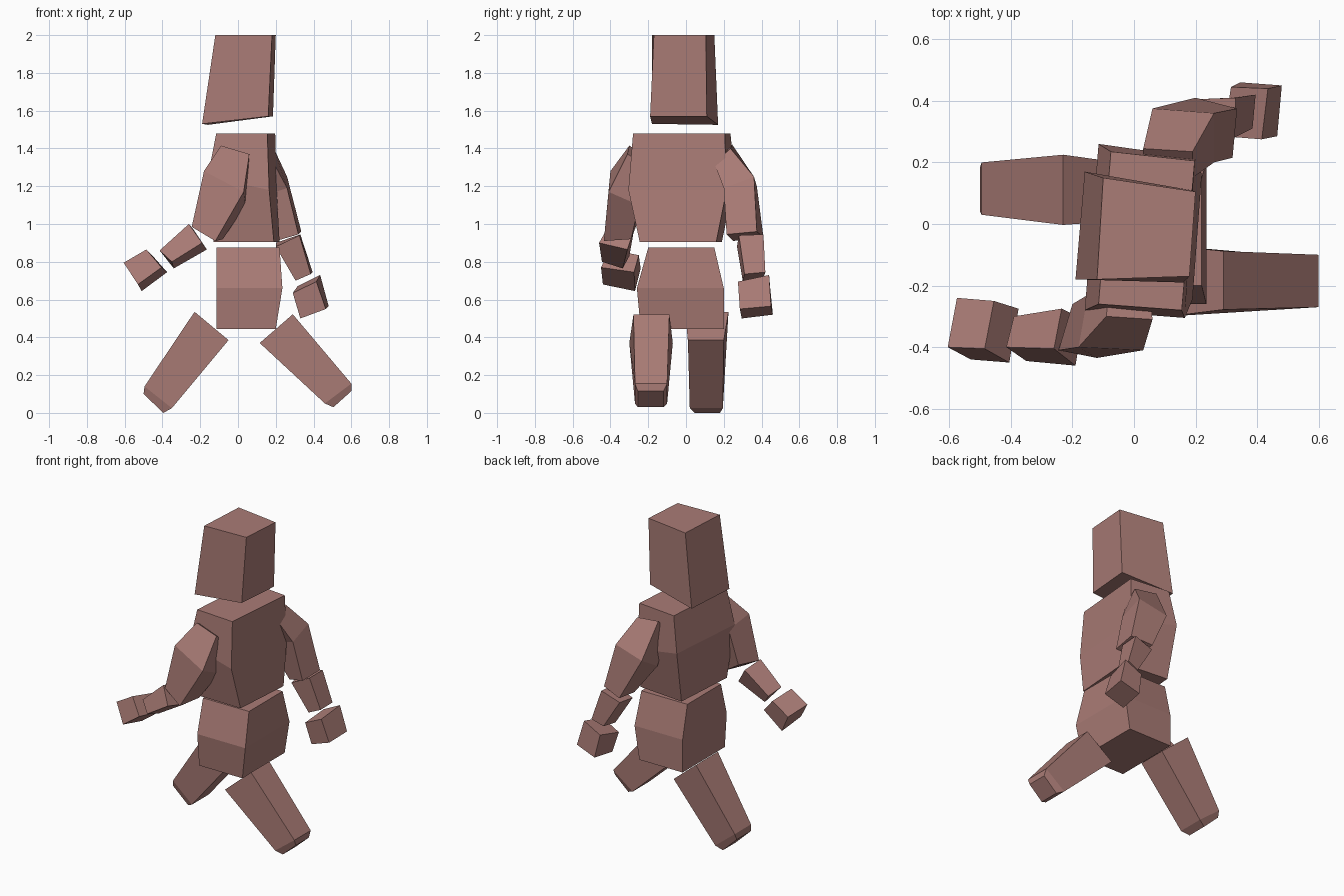
import bpy, bmesh

skin = bpy.data.materials.new("dusty_rose")
skin.diffuse_color = (0.40, 0.20, 0.18, 1)


def loft(name, *rings):
    """Closed flat-faced block through a series of four-cornered rings."""
    bm = bmesh.new()
    loops = [[bm.verts.new(p) for p in ring] for ring in rings]
    for a, b in zip(loops, loops[1:]):
        for i in range(4):
            j = (i + 1) % 4
            bm.faces.new((a[i], a[j], b[j], b[i]))
    bm.faces.new(loops[0])
    bm.faces.new(loops[-1])
    bmesh.ops.recalc_face_normals(bm, faces=bm.faces)
    mesh = bpy.data.meshes.new(name)
    bm.to_mesh(mesh)
    bm.free()
    mesh.materials.append(skin)
    obj = bpy.data.objects.new(name, mesh)
    bpy.context.collection.objects.link(obj)
    return obj


def rect(x0, x1, y0, y1, z):
    """Level rectangular ring."""
    return [(x0, y0, z), (x1, y0, z), (x1, y1, z), (x0, y1, z)]


def strip(upper, lower):
    """Ring made of two sideways edges, each given as x, z, y0, y1."""
    (xa, za, a0, a1), (xb, zb, b0, b1) = upper, lower
    return [(xa, a0, za), (xa, a1, za), (xb, b1, zb), (xb, b0, zb)]


# Head: slightly turned, tapering upward
loft("head",
     [(-.19, -.18, 1.53), (.16, -.19, 1.57), (.185, .11, 1.57), (-.16, .17, 1.525)],
     [(-.12, -.18, 2.0), (.18, -.17, 2.0), (.20, .105, 2.0), (-.10, .15, 2.0)])

# Torso: widest at the chest
loft("torso",
     [(-.13, -.24, .905), (.19, -.245, .905), (.22, .16, .905), (-.10, .19, .905)],
     [(-.16, -.28, 1.25), (.165, -.305, 1.18), (.205, .215, 1.18), (-.115, .26, 1.25)],
     [(-.115, -.26, 1.48), (.155, -.28, 1.48), (.197, .205, 1.48), (-.075, .235, 1.48)])

# Pelvis: bulging at mid height
loft("pelvis",
     rect(-.115, .20, -.24, .20, .445),
     rect(-.115, .235, -.26, .20, .66),
     rect(-.115, .22, -.20, .15, .875))

# Right arm, swung toward -x
loft("right_upper_arm",
     [(-.09, -.30, 1.415), (.06, -.31, 1.37), (.05, -.21, 1.31), (-.08, -.20, 1.35)],
     [(-.18, -.40, 1.28), (.03, -.41, 1.17), (.04, -.25, 1.10), (-.15, -.23, 1.23)],
     [(-.245, -.41, .985), (-.12, -.435, .91), (-.08, -.29, .92), (-.20, -.26, 1.0)])
loft("right_forearm",
     [(-.26, -.405, 1.0), (-.19, -.46, .90), (-.165, -.31, .865), (-.235, -.275, .97)],
     [(-.415, -.40, .86), (-.35, -.445, .80), (-.34, -.335, .765), (-.39, -.30, .83)])
loft("right_hand",
     [(-.605, -.40, .795), (-.485, -.405, .865), (-.405, -.45, .77), (-.53, -.44, .68)],
     [(-.575, -.24, .765), (-.455, -.25, .835), (-.375, -.275, .745), (-.51, -.27, .645)])

# Left arm, hanging toward +x
loft("left_upper_arm",
     [(.03, .245, 1.42), (.19, .235, 1.40), (.19, .15, 1.32), (.03, .15, 1.32)],
     [(.06, .375, 1.20), (.26, .36, 1.25), (.26, .20, 1.19), (.04, .24, 1.12)],
     [(.20, .41, .93), (.335, .375, .96), (.32, .215, .945), (.20, .25, .91)])
loft("left_forearm",
     [(.20, .27, .88), (.325, .28, .94), (.33, .41, .945), (.20, .405, .90)],
     [(.305, .30, .70), (.385, .31, .735), (.395, .42, .745), (.315, .41, .715)])
loft("left_hand",
     [(.29, .285, .635), (.415, .275, .695), (.465, .285, .55), (.33, .295, .50)],
     [(.315, .445, .67), (.435, .44, .73), (.48, .45, .565), (.345, .46, .52)])

# Legs in mid-stride: hip end, ankle, bevelled foot tip
loft("right_leg",
     strip((.29, .522, -.278, -.088), (.115, .37, -.30, -.07)),
     strip((.60, .155, -.27, -.10), (.46, .05, -.27, -.10)),
     strip((.60, .115, -.255, -.12), (.505, .03, -.255, -.12)))
loft("left_leg",
     strip((-.23, .535, -.003, .225), (-.05, .385, .01, .20)),
     strip((-.495, .14, .03, .20), (-.35, .025, .02, .195)),
     strip((-.50, .10, .04, .185), (-.395, .0, .045, .18)))
